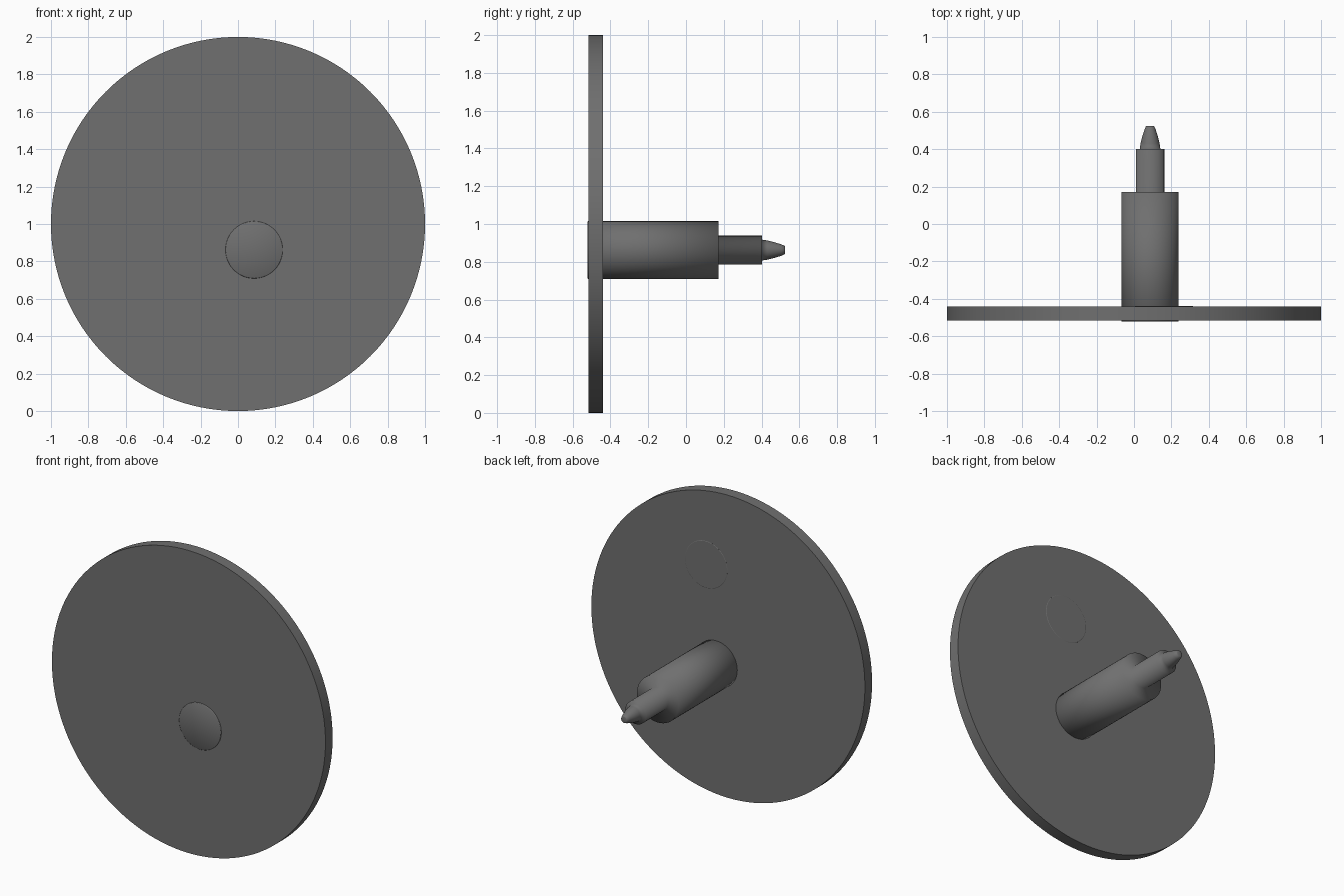
import bpy, bmesh
from math import sin, cos, pi, radians

if "Cube" in bpy.data.objects:
    bpy.data.objects.remove(bpy.data.objects["Cube"])

# Dark grey used by every part
dark = bpy.data.materials.new("dark_grey")
dark.diffuse_color = (0.16, 0.16, 0.16, 1)
dark.use_nodes = True
dark.node_tree.nodes["Principled BSDF"].inputs["Base Color"].default_value = dark.diffuse_color


def turned(name, x, z, profile, sides, angle=35):
    """Lathe a closed solid along y; profile is a list of (radius, y)."""
    bm = bmesh.new()
    rings = [[bm.verts.new((x + r * cos(2 * pi * i / sides), y, z + r * sin(2 * pi * i / sides)))
              for i in range(sides)] for r, y in profile]
    for a, b in zip(rings, rings[1:]):
        for i in range(sides):
            j = (i + 1) % sides
            bm.faces.new((a[i], a[j], b[j], b[i]))
    bm.faces.new(rings[0])
    bm.faces.new(rings[-1])
    bmesh.ops.recalc_face_normals(bm, faces=bm.faces)
    mesh = bpy.data.meshes.new(name)
    bm.to_mesh(mesh)
    bm.free()
    mesh.materials.append(dark)
    obj = bpy.data.objects.new(name, mesh)
    bpy.context.collection.objects.link(obj)
    bpy.ops.object.select_all(action='DESELECT')
    obj.select_set(True)
    bpy.context.view_layer.objects.active = obj
    bpy.ops.object.shade_smooth_by_angle(angle=radians(angle))
    return obj


# Large round plate
turned("plate", 0, 1, [(1, -0.515), (1, -0.44)], 128)

# Stepped spindle through the plate; its shoulders are shaded smooth.
# An extra ring near the front keeps the flat end crisp.
turned("spindle", 0.086, 0.862, [
    (0.150, -0.521), (0.153, -0.519), (0.153, 0.172),
    (0.076, 0.172), (0.076, 0.402),
    (0.055, 0.402), (0.051, 0.43), (0.042, 0.467),
    (0.030, 0.505), (0.022, 0.523), (0.017, 0.525)], 48, angle=100)

# Round plug set almost flush in the back of the plate, with a fine bevel
turned("plug", 0.16, 1.5, [(0.155, -0.443), (0.155, -0.4398), (0.152, -0.4385)], 48, angle=15)
